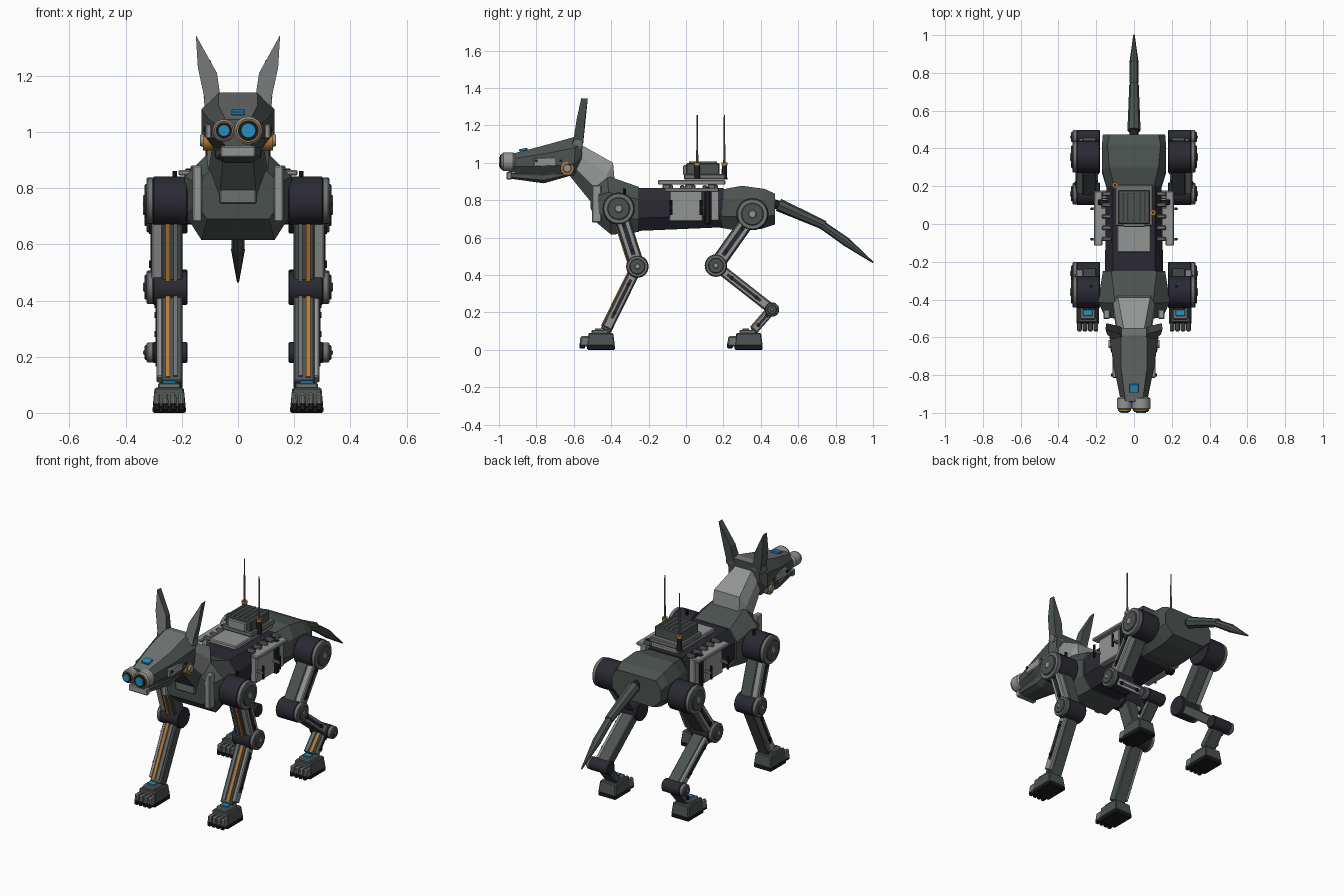
import bpy, bmesh, math
from mathutils import Vector, Matrix

if "Cube" in bpy.data.objects:
    bpy.data.objects.remove(bpy.data.objects["Cube"])


def colour(name, r, g, b):
    m = bpy.data.materials.new(name)
    m.use_nodes = True
    m.diffuse_color = (r, g, b, 1)
    m.node_tree.nodes["Principled BSDF"].inputs["Base Color"].default_value = (r, g, b, 1)
    return m


green = colour("armour green grey", .07, .086, .08)
light = colour("light grey plate", .29, .3, .3)
steel = colour("mid grey steel", .16, .17, .17)
navy = colour("dark navy joint", .024, .023, .034)
black = colour("black rubber", .012, .012, .013)
orange = colour("orange trim", .5, .2, .035)
cyan = colour("cyan light", .02, .28, .55)


def build(name, bm, mats, smooth=False, bevel=0):
    bmesh.ops.recalc_face_normals(bm, faces=bm.faces)
    mesh = bpy.data.meshes.new(name)
    for f in bm.faces:
        f.smooth = smooth
    bm.to_mesh(mesh)
    bm.free()
    for m in mats:
        mesh.materials.append(m)
    if smooth:
        mesh.set_sharp_from_angle(angle=math.radians(35))
    ob = bpy.data.objects.new(name, mesh)
    bpy.context.collection.objects.link(ob)
    if bevel:
        mod = ob.modifiers.new("edge bevel", "BEVEL")
        mod.width, mod.segments = bevel, 1
    return ob


def box(name, loc, size, mat, tilt=0, taper=1, bevel=.005):
    bm = bmesh.new()
    bmesh.ops.create_cube(bm, size=1)
    for v in bm.verts:
        k = taper if v.co.z > 0 else 1
        v.co = Vector((v.co.x * size[0] * k, v.co.y * size[1] * k, v.co.z * size[2]))
    bm.transform(Matrix.Translation(loc) @ Matrix.Rotation(tilt, 4, "X"))
    return build(name, bm, [mat], bevel=bevel)


def rod(name, a, b, r0, r1, mat, sides=24, smooth=True, bevel=0):
    a, b = Vector(a), Vector(b)
    place = Matrix.Translation((a + b) / 2) @ (b - a).to_track_quat("Z", "Y").to_matrix().to_4x4()
    bm = bmesh.new()
    bmesh.ops.create_cone(bm, cap_ends=True, segments=sides, radius1=r0, radius2=r1,
                          depth=(b - a).length, matrix=place)
    return build(name, bm, [mat], smooth, bevel)


def loft(name, rings, mats, rule=None):
    """Eight-sided hull; a ring is bottom y, z, top y, z, then bottom, middle, top half widths."""
    bm = bmesh.new()
    loops = []
    for yb, zb, yt, zt, wb, wm, wt in rings:
        right = [(wb, 0), (wm, .3), (wm, .72), (wt, 1)]
        outline = right + [(-w, t) for w, t in reversed(right)]
        loops.append([bm.verts.new((w, yb + (yt - yb) * t, zb + (zt - zb) * t)) for w, t in outline])
    for p, q in zip(loops, loops[1:]):
        for i in range(8):
            j = (i + 1) % 8
            bm.faces.new((p[i], p[j], q[j], q[i]))
    bm.faces.new(loops[0])
    bm.faces.new(loops[-1])
    bmesh.ops.recalc_face_normals(bm, faces=bm.faces)
    for f in bm.faces:
        f.material_index = rule(f) if rule else 0
    return build(name, bm, mats)


# Torso hulls
loft("chest", [(-.49, .69, -.5, .87, .11, .15, .09), (-.4, .615, -.42, .93, .13, .19, .1),
               (-.25, .63, -.25, .87, .11, .165, .12)], [green])
loft("waist", [(-.27, .635, -.27, .865, .1, .155, .11), (.2, .655, .2, .865, .1, .145, .11)], [navy])
loft("hips", [(.17, .655, .18, .855, .09, .14, .1), (.26, .64, .3, .877, .11, .17, .13),
              (.4, .645, .42, .86, .11, .17, .14), (.475, .67, .475, .835, .11, .165, .13)], [green])
box("chest_front_panel", (0, -.502, .81), (.13, .02, .13), steel, .05)

# Neck: pale above, armour below
loft("neck", [(-.63, .94, -.55, 1.09, .05, .085, .055), (-.5, .78, -.39, 1.0, .065, .11, .085),
              (-.47, .74, -.38, .89, .065, .105, .09)], [light, green],
     lambda f: 1 if f.normal.z < -.25 else 0)

# Head
loft("skull", [(-.95, .95, -.94, 1.045, .045, .068, .045), (-.75, .93, -.75, 1.095, .07, .108, .07),
               (-.6, .93, -.59, 1.14, .08, .13, .07), (-.56, 1.0, -.55, 1.135, .07, .105, .065)],
     [green, steel], lambda f: 1 if f.normal.z > .9 else 0)
loft("jaw", [(-.94, .915, -.94, .945, .04, .06, .06), (-.76, .89, -.77, .945, .045, .08, .09),
             (-.62, .93, -.62, .96, .06, .085, .09)], [green])
box("chin_plate", (0, -.945, .93), (.125, .03, .04), light)
box("brow_light", (0, -.87, 1.07), (.048, .045, .012), cyan, .2, bevel=.002)
for name, x, r in (("small", -.05, .04), ("large", .037, .05)):
    z = 1.005
    rod(name + "_eye_pod", (x, -.915, z), (x, -.985, z), r, r, light, 28, bevel=.009)
    rod(name + "_eye_rim", (x, -.98, z), (x, -.99, z), r * .84, r * .84, orange, 28)
    rod(name + "_eye_barrel", (x, -.98, z), (x, -.995, z), r * .74, r * .74, black, 28)
    rod(name + "_eye_lens", (x, -.985, z), (x, -1.0, z), r * .62, r * .5, cyan, 28)


def ear(side, s):
    bm = bmesh.new()
    front = [(.06, -.605, 1.11), (.115, -.605, 1.1), (.143, -.585, 1.23), (.15, -.56, 1.345), (.075, -.58, 1.21)]
    back = [(.062, -.55, 1.11), (.112, -.55, 1.1), (.136, -.54, 1.23), (.149, -.525, 1.343), (.08, -.54, 1.21)]
    p, q = ([bm.verts.new((x * s, y, z)) for x, y, z in pts] for pts in (front, back))
    bm.faces.new(p).material_index = 1
    bm.faces.new(q)
    for i in range(5):
        bm.faces.new((p[i], p[i - 1], q[i - 1], q[i]))
    build(side + "_ear", bm, [green, steel])


# Tail: overlapping tapered tubes
tail = [((0, .495, .775), (0, .74, .665), .035, .025), ((0, .71, .68), (0, .86, .575), .022, .024),
        ((0, .85, .582), (0, 1.0, .467), .025, .004)]
for i, (a, b, r0, r1) in enumerate(tail):
    rod("tail_segment_%d" % (i + 1), a, b, r0, r1, green, 8, False)
rod("tail_root", (0, .46, .785), (0, .52, .765), .024, .024, black, 12)

# Back deck and radio box
box("back_deck", (0, .03, .895), (.18, .36, .025), light)
for y in (-.1, .02, .14):
    box("deck_mount", (0, y, .87), (.14, .05, .03), steel)
box("radio_tray", (0, .1, .925), (.2, .22, .03), steel)
box("radio_box", (0, .09, .963), (.17, .18, .07), green)
box("radio_front_plate", (0, -.005, .96), (.12, .02, .055), light)
for x in (-.06, -.03, 0, .03, .06):
    box("radio_rib", (x, .09, 1.0), (.008, .15, .012), steel, bevel=0)
for x, y in ((.1, .06), (-.1, .205)):
    rod("antenna_base", (x, y, .91), (x, y, .99), .016, .013, black, 12)
    rod("antenna_ring", (x, y, .985), (x, y, 1.0), .016, .016, orange, 12)
    rod("antenna", (x, y, 1.0), (x, y, 1.255), .006, .003, steel, 8)

ACROSS = Vector((1, 0, 0))


def joint(name, s, y, z, r):
    """Hinge drum with a stepped cap on its outer end."""
    for part, x0, x1, k, mat in (("drum", .18, .303, 1, navy), ("cap", .3, .325, .96, steel),
                                 ("hub", .32, .333, .7, green), ("bolt", .33, .338, .25, light)):
        rod(name + "_" + part, (s * x0, y, z), (s * x1, y, z), r * k, r * k, mat, 28, bevel=.004)


def limb(name, s, p, q, width, outer, stripe=False):
    """Armoured core, pale outer plate and bolts between two (y, z) points."""
    a, b = Vector((0, *p)), Vector((0, *q))
    mid, axis = (a + b) / 2, (b - a).normalized()
    tilt = math.atan2(-axis.y, axis.z)
    span = (b - a).length
    x = s * .235
    box(name + "_core", mid + ACROSS * x, (.075, width, span), green, tilt)
    box(name + "_outer_plate", mid + ACROSS * s * (.26 + outer) / 2, (outer - .26, width * .85, span * .9), light, tilt)
    box(name + "_groove", mid + ACROSS * s * outer, (.006, width * .3, span * .6), navy, tilt, bevel=0)
    for t in (.28, .72):
        c = a.lerp(b, t)
        rod(name + "_bolt", c + ACROSS * s * (outer - .01), c + ACROSS * s * (outer + .008), .011, .011, black, 12)
    if stripe:
        side = axis.cross(ACROSS)
        if side.y > 0:
            side = -side
        box(name + "_cable", mid + side * width * .5 + ACROSS * s * .25, (.016, .012, span * .92), orange, tilt, bevel=0)
        box(name + "_rail", mid + side * width * .5 + ACROSS * s * .222, (.014, .012, span * .9), steel, tilt, bevel=0)


def foot(name, s, y):
    """Block foot whose y is the block centre."""
    x = s * .245
    box(name + "_sole", (x, y, .012), (.118, .15, .024), black)
    box(name + "_block", (x, y, .055), (.118, .15, .07), green, taper=.88)
    box(name + "_collar", (x, y - .005, .096), (.08, .09, .022), steel)
    box(name + "_light", (x, y - .015, .11), (.048, .035, .01), cyan, bevel=.002)
    for i in range(4):
        tx = x + (i - 1.5) * .029
        box(name + "_toe", (tx, y - .085, .045), (.025, .06, .055), steel, taper=.8, bevel=.007)
        box(name + "_toe_pad", (tx, y - .1, .022), (.023, .03, .03), black)


for side, s in (("left", 1), ("right", -1)):
    ear(side, s)
    # Head fittings
    rod(side + "_ear_mount", (s * .06, -.58, 1.105), (s * .12, -.58, 1.1), .03, .026, steel, 12)
    box(side + "_cheek_plate", (s * .104, -.73, 1.005), (.022, .17, .05), light, .05)
    for y in (-.8, -.67):
        rod(side + "_cheek_bolt", (s * .1, y, 1.01), (s * .121, y, 1.01), .008, .008, black, 10)
    rod(side + "_jaw_hinge", (s * .07, -.635, .97), (s * .125, -.635, .97), .036, .036, orange, 20)
    rod(side + "_jaw_hinge_cap", (s * .12, -.635, .97), (s * .135, -.635, .97), .024, .02, light, 20)
    # Chest edge strip and flank armour
    box(side + "_collar_strip", (s * .145, -.478, .78), (.035, .05, .2), light)
    box(side + "_flank_plate", (s * .165, .0, .775), (.04, .18, .18), light, taper=.96)
    box(side + "_flank_band", (s * .165, .115, .77), (.05, .03, .2), black)
    box(side + "_rear_flank_plate", (s * .163, .155, .775), (.04, .045, .17), light)
    box(side + "_flank_shelf", (s * .19, .03, .855), (.045, .29, .02), light)
    for y in (-.08, -.02, .04, .1, .16):
        box(side + "_shelf_rib", (s * .145, y, .87), (.05, .022, .022), steel)
    for y in (-.08, .08):
        rod(side + "_flank_pin", (s * .225, y, .72), (s * .225, y, .8), .007, .007, black, 8)
        box(side + "_pin_bracket", (s * .205, y, .76), (.045, .014, .014), steel, bevel=0)
    rod(side + "_shoulder_peg", (s * .225, -.33, .83), (s * .225, -.33, .862), .008, .008, black, 8)
    # Front leg
    n = side + "_front"
    joint(n + "_shoulder", s, -.36, .755, .086)
    joint(n + "_knee", s, -.26, .445, .06)
    limb(n + "_upper_leg", s, (-.36, .755), (-.26, .445), .08, .308, True)
    limb(n + "_lower_leg", s, (-.26, .445), (-.43, .1), .058, .29, True)
    foot(n + "_foot", s, -.455)
    # Rear leg
    n = side + "_rear"
    joint(n + "_hip", s, .355, .725, .086)
    joint(n + "_knee", s, .16, .45, .06)
    joint(n + "_ankle", s, .46, .215, .038)
    limb(n + "_thigh", s, (.355, .725), (.16, .45), .08, .308)
    limb(n + "_shin", s, (.16, .45), (.46, .215), .055, .29)
    limb(n + "_pastern", s, (.46, .215), (.36, .1), .045, .28, True)
    foot(n + "_foot", s, .335)
